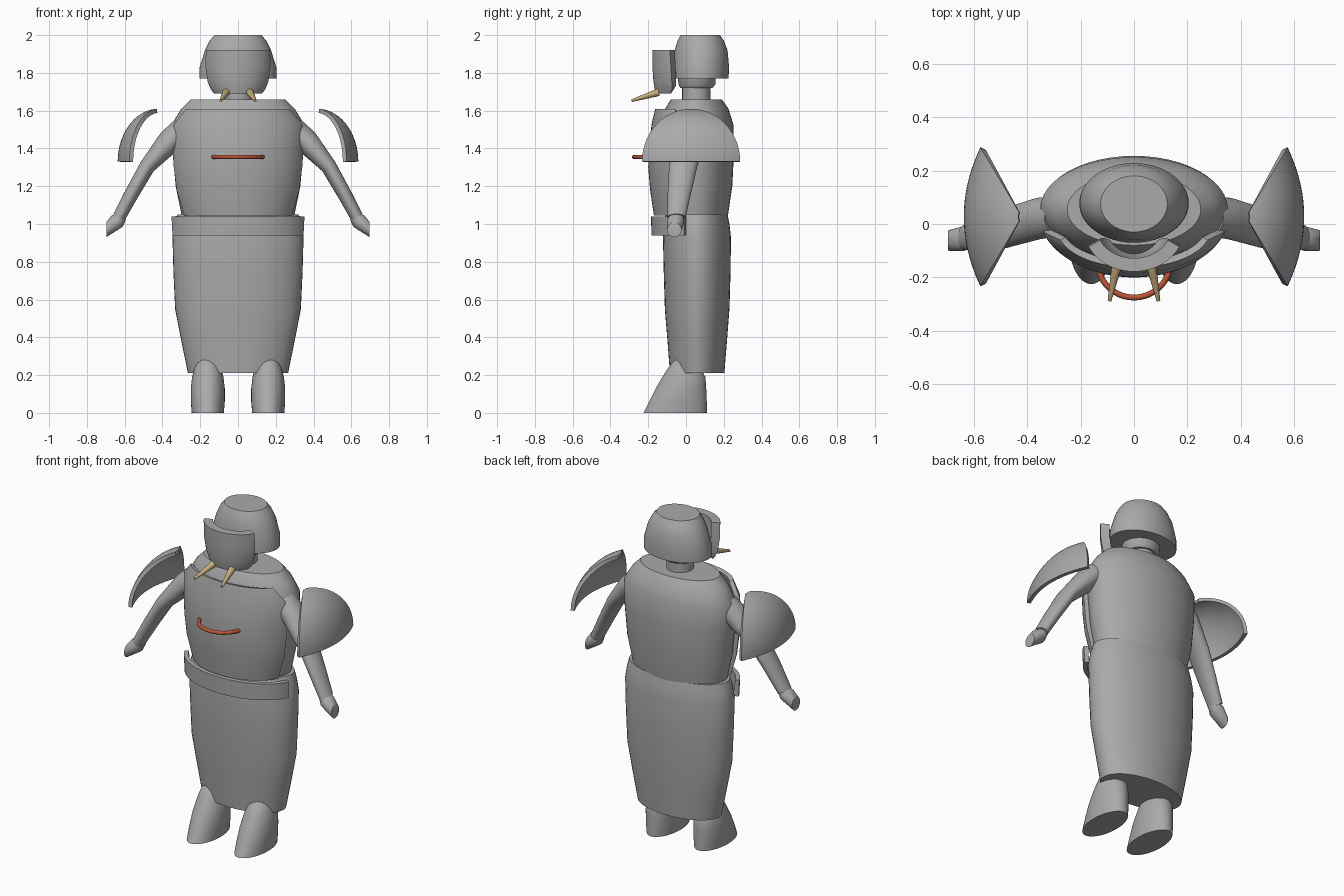
import bpy
from math import sin, cos, pi, radians

cube = bpy.data.objects.get("Cube")
if cube:
    bpy.data.objects.remove(cube, do_unlink=True)


def material(name, rgb):
    m = bpy.data.materials.new(name)
    m.use_nodes = True
    m.diffuse_color = (*rgb, 1)
    m.node_tree.nodes["Principled BSDF"].inputs["Base Color"].default_value = (*rgb, 1)
    return m


GREY = material("plain grey", (0.4, 0.4, 0.4))
RED = material("rust red", (0.5, 0.09, 0.04))
TAN = material("tusk tan", (0.55, 0.42, 0.2))


def finish(obj, mat, mirror=False):
    """Apply modifiers, give the colour and smooth the gentle edges."""
    obj.data.materials.append(mat)
    if mirror:
        obj.modifiers.new("Mirror", 'MIRROR')
    bpy.ops.object.select_all(action='DESELECT')
    obj.select_set(True)
    bpy.context.view_layer.objects.active = obj
    bpy.ops.object.convert(target='MESH')
    bpy.ops.object.shade_smooth_by_angle(angle=radians(38))
    return obj


def mesh_object(name, verts, faces):
    me = bpy.data.meshes.new(name)
    me.from_pydata(verts, [], faces)
    obj = bpy.data.objects.new(name, me)
    bpy.context.collection.objects.link(obj)
    return obj


def loft(name, rings, mat=GREY, mirror=False, n=48):
    """Skin ellipses (x, y, z, rx, ry, tilt) listed from top to bottom."""
    verts, faces = [], []
    for x, y, z, rx, ry, tilt in rings:
        t = radians(tilt)
        for k in range(n):
            a = 2 * pi * k / n
            u = rx * cos(a)
            verts.append((x + u * cos(t), y + ry * sin(a), z + u * sin(t)))
    for i in range(len(rings) - 1):
        for k in range(n):
            a, b = i * n + k, i * n + (k + 1) % n
            faces.append((a, a + n, b + n, b))
    faces.append(tuple(range(n)))
    faces.append(tuple(reversed(range(len(verts) - n, len(verts)))))
    return finish(mesh_object(name, verts, faces), mat, mirror)


def body(name, rows, **kw):
    """Upright loft from rows of (z, half width, back y, front y)."""
    return loft(name, [(0, (b + f) / 2, z, w, (b - f) / 2, 0) for z, w, b, f in rows], **kw)


def shell(name, rows, thickness, mirror=False):
    """Thickened sheet from equal rows of points."""
    m = len(rows[0])
    faces = [(i * m + j, (i + 1) * m + j, (i + 1) * m + j + 1, i * m + j + 1)
             for i in range(len(rows) - 1) for j in range(m - 1)]
    obj = mesh_object(name, [p for r in rows for p in r], faces)
    mod = obj.modifiers.new("Thickness", 'SOLIDIFY')
    mod.thickness, mod.offset = thickness, -1
    return finish(obj, GREY, mirror)


def bowed_plate(name, rows, thickness, sweep=75, n=32):
    """Front plate from rows of (z, half width, end y, front y)."""
    s, grid = radians(sweep), []
    for z, w, ye, yf in rows:
        line = []
        for j in range(n + 1):
            a = s * (2 * j / n - 1)
            bow = (cos(a) - cos(s)) / (1 - cos(s))
            line.append((w * sin(a) / sin(s), ye + (yf - ye) * bow, z))
        grid.append(line)
    return shell(name, grid, thickness)


# Head, neck and face
body("helmet", [(2.0, .125, .18, -.03), (1.97, .15, .20, -.045), (1.92, .175, .22, -.06),
                (1.83, .203, .228, -.07), (1.77, .205, .225, -.07)])
body("jaw", [(1.8, .11, .16, -.045), (1.74, .105, .155, -.04), (1.72, .09, .14, -.03)])
body("neck", [(1.76, .075, .13, -.02), (1.64, .075, .13, -.02)])
bowed_plate("face_plate", [(1.92, .17, -.085, -.178), (1.83, .172, -.08, -.178),
                           (1.75, .16, -.075, -.172), (1.71, .143, -.075, -.165),
                           (1.69, .125, -.08, -.16)], .05, sweep=65)

# Tusks
bpy.ops.mesh.primitive_cone_add(vertices=16, radius1=.02, radius2=.007, depth=.15)
tusk = bpy.context.object
tusk.name = "tusks"
axis = (.03, -.145, -.045)
from mathutils import Matrix, Vector
turn = Vector(axis).to_track_quat('Z', 'Y').to_matrix().to_4x4()
tusk.data.transform(Matrix.Translation((.077, -.217, 1.675)) @ turn)
finish(tusk, TAN, True)

# Torso and chest plate
body("torso", [(1.66, .25, .19, -.08), (1.61, .30, .225, -.11), (1.53, .35, .25, -.13),
               (1.4, .348, .255, -.14), (1.2, .33, .245, -.13), (1.03, .295, .22, -.11)])
bowed_plate("chest_plate", [(1.61, .275, -.06, -.163), (1.53, .34, -.03, -.182),
                            (1.4, .345, -.02, -.198), (1.3, .34, -.02, -.2),
                            (1.18, .325, -.02, -.19), (1.045, .285, -.02, -.17)], .025)

# Curved chest handle
curve = bpy.data.curves.new("chest_handle", 'CURVE')
curve.dimensions = '3D'
curve.bevel_depth, curve.bevel_resolution, curve.use_fill_caps = .011, 3, True
spline = curve.splines.new('POLY')
spline.points.add(28)
for k, p in enumerate(spline.points):
    a = pi * k / 28
    p.co = (-.135 * cos(a), -.145 - .13 * sin(a), 1.355, 1)
handle = bpy.data.objects.new("chest_handle", curve)
bpy.context.collection.objects.link(handle)
finish(handle, RED)

# Belt and skirt
bowed_plate("belt", [(1.04, .352, -.01, -.185), (.94, .347, -.01, -.183)], .025)
body("skirt", [(1.05, .32, .22, -.10), (1.0, .335, .23, -.115), (.93, .347, .238, -.122),
               (.75, .342, .236, -.118), (.55, .333, .23, -.112), (.38, .3, .217, -.098),
               (.21, .265, .203, -.085)])

# Feet
feet = [(.28, .03, -.03, -.06), (.265, .055, .02, -.075), (.23, .073, .08, -.1),
        (.19, .083, .103, -.125), (.13, .09, .107, -.16), (.06, .09, .11, -.195), (0, .085, .11, -.225)]
loft("feet", [(.16, (b + f) / 2, z, w, (b - f) / 2, 0) for z, w, b, f in feet], mirror=True)

# Arms and hands
loft("arms", [(.28, .03, 1.5, .075, .075, 42), (.36, .02, 1.44, .065, .078, 42),
              (.48, -.015, 1.305, .042, .075, 36), (.56, -.035, 1.165, .038, .062, 31),
              (.63, -.05, 1.035, .034, .048, 32)], mirror=True)
loft("hands", [(.618, -.052, 1.04, .03, .036, 35), (.64, -.055, 1.015, .042, .046, 45),
               (.697, -.062, .97, .04, .038, 90)], mirror=True)

# Shoulder pads: bowed sheet fanning out from a narrow tip
pad = []
for i in range(17):
    a = .06 + (pi / 2 - .06) * i / 16
    s = sin(a)
    pad.append([(.42 + .155 * s + .062 * s * (1 - v * v), .027 + .26 * s * v, 1.33 + .28 * cos(a))
                for v in [j / 12 - 1 for j in range(25)]])
shell("shoulder_pads", pad, .022, mirror=True)
